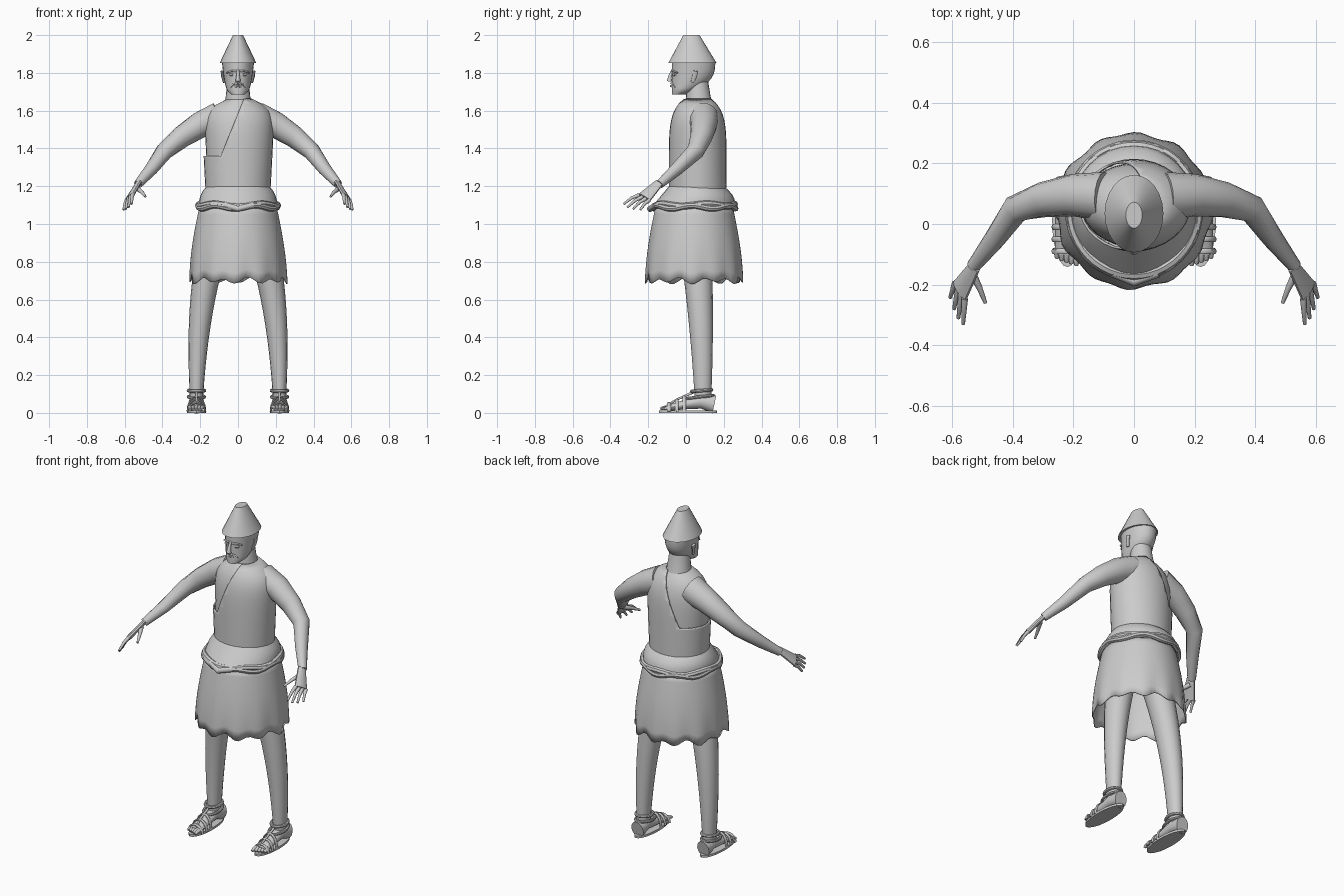
import bpy, bmesh, math
from mathutils import Vector

if "Cube" in bpy.data.objects:
    bpy.data.objects.remove(bpy.data.objects["Cube"], do_unlink=True)

stone = bpy.data.materials.new("plain grey")
stone.use_nodes = True
grey = (.6, .6, .6, 1)
stone.diffuse_color = grey
stone.node_tree.nodes["Principled BSDF"].inputs["Base Color"].default_value = grey
parts = []
SIDEWAYS, BACKWARD, UP = Vector((1, 0, 0)), Vector((0, 1, 0)), Vector((0, 0, 1))


def finish(name, bm, thickness=0):
    """Turn a bmesh into a named object."""
    bmesh.ops.recalc_face_normals(bm, faces=bm.faces)
    mesh = bpy.data.meshes.new(name)
    bm.to_mesh(mesh)
    bm.free()
    mesh.materials.append(stone)
    part = bpy.data.objects.new(name, mesh)
    bpy.context.collection.objects.link(part)
    if thickness:
        cloth = part.modifiers.new("cloth thickness", "SOLIDIFY")
        cloth.thickness = thickness
        cloth.offset = 0
    parts.append(part)


def skin(rings, closed=False, caps=True):
    """Bridge equal rings of points into a surface."""
    bm = bmesh.new()
    rows = [[bm.verts.new(point) for point in ring] for ring in rings]
    pairs = list(zip(rows, rows[1:]))
    if closed:
        pairs.append((rows[-1], rows[0]))
    for low, high in pairs:
        for i in range(len(low)):
            bm.faces.new((low[i - 1], low[i], high[i], high[i - 1]))
    if caps and not closed:
        bm.faces.new(rows[0])
        bm.faces.new(rows[-1])
    return bm


def oval(centre, across, along, width, depth, sides):
    angles = [math.tau * i / sides for i in range(sides)]
    return [Vector(centre) + across * width * math.cos(a) + along * depth * math.sin(a)
            for a in angles]


def stack(bottom, top, shape, steps=8, sides=24, grow=0):
    """Level ovals; shape(t) gives x centre, half width, front y and back y."""
    rings = []
    for i in range(steps + 1):
        t = i / steps
        x, width, front, back = shape(t)
        centre = (x, (front + back) / 2, bottom + (top - bottom) * t)
        rings.append(oval(centre, SIDEWAYS, BACKWARD, width + grow,
                          (back - front) / 2 + grow, sides))
    return rings


def tube(name, path, start, end, wide=None, mirror=1, ref=UP, closed=False, sides=10):
    """Sweep a tapering oval along points; wide fixes the width across ref."""
    flip = Vector((mirror, 1, 1))
    points = [Vector(p) * flip for p in path]
    last = len(points) - 1
    rings = []
    for i, point in enumerate(points):
        ahead = points[(i + 1) % len(points)] if closed else points[min(i + 1, last)]
        behind = points[i - 1] if closed else points[max(i - 1, 0)]
        forward = (ahead - behind).normalized()
        up = (ref * flip - forward * forward.dot(ref * flip)).normalized()
        radius = start + (end - start) * i / last
        rings.append(oval(point, forward.cross(up), up, wide or radius, radius, sides))
    finish(name, skin(rings, closed))


def hoop(name, centre, width, depth, radius, wave=0, lobes=1, phase=0):
    """Closed band with a wavy height."""
    path = []
    for i in range(48):
        a = math.tau * i / 48
        lift = wave * math.sin(lobes * a + phase)
        path.append(Vector(centre)
                    + Vector((width * math.cos(a), depth * math.sin(a), lift)))
    tube(name, path, radius, radius, closed=True, sides=8)


# Torso, rounding off at the shoulders
def torso_shape(t):
    width = (.16 + .03 * t) * (1 - .65 * t ** 12)
    depth = .145 * (1 - .5 * t ** 8)
    return 0, width, .062 - depth, .062 + depth


finish("torso", skin(stack(1.1, 1.66, torso_shape, 20, 32, -.006)))

# One shoulder tunic, opened by a level cut and a slanting cut
bm = skin(stack(1.1, 1.66, torso_shape, 20, 32, .004), caps=False)
slant = Vector((1, 0, -.4)).normalized()
corner = Vector((-.09, 0, 1.36))
for normal in (UP, slant):
    bmesh.ops.bisect_plane(bm, geom=bm.verts[:] + bm.edges[:] + bm.faces[:],
                           plane_co=corner, plane_no=normal)
bare = []
for face in bm.faces:
    offset = face.calc_center_median() - corner
    if offset.z > 0 and offset.dot(slant) < 0:
        bare.append(face)
bmesh.ops.delete(bm, geom=bare, context="FACES")
finish("tunic", bm, .008)

# Cloth bloused over the sash
finish("waist_fold", skin(stack(1.11, 1.2, lambda t: (
    0, .207 - .04 * t * t, -.165 + .075 * t, .26 - .06 * t * t), 4, 32)))
hoop("sash_upper", (0, .045, 1.1), .207, .212, .018, .006, 5)
hoop("sash_lower", (0, .045, 1.09), .212, .217, .016, .009, 6, 2)
tube("sash_knot", [(-.07, -.16, 1.1), (0, -.19, 1.08), (.08, -.16, 1.1)], .016, .016)

# Pleated skirt with a ragged hem
rings = []
for k in range(9):
    drop = k / 8
    ring = []
    for i in range(72):
        a = math.tau * i / 72
        fold = math.cos(12 * a + .6) + math.cos(7 * a) / 2
        size = (.2 + .053 * math.sin(drop * math.pi / 2)) * (1 + .02 * fold * drop ** 2.5)
        height = 1.1 - .4 * drop - .013 * fold * drop ** 4
        ring.append((size * math.cos(a), .043 + size * math.sin(a), height))
    rings.append(ring)
finish("skirt", skin(rings, caps=False), .006)

# Neck, head and pointed cap
tube("neck", [(0, .07, 1.62), (0, .065, 1.67), (0, .06, 1.76)], .075, .056,
     ref=BACKWARD, sides=20)
finish("head", skin(stack(1.685, 1.86, lambda t: (
    0, .085 * (t + .01) ** .2, -.075, .155 - .16 * (1 - t) ** 3), 10)))
finish("cap", skin(stack(1.852, 2, lambda t: (
    0, .097 - .07 * t, -.094 + .08 * t, .162 - .09 * t), 4)))
tube("nose", [(0, -.07, 1.82), (0, -.085, 1.78), (0, -.088, 1.755)], .006, .014,
     ref=BACKWARD)
tube("lower_lip", [(-.02, -.066, 1.725), (0, -.08, 1.73), (.02, -.066, 1.725)], .005, .005)

for mirror, side in ((1, "left"), (-1, "right")):
    # Face details
    tube(side + "_brow", [(.01, -.073, 1.81), (.035, -.066, 1.81), (.06, -.045, 1.8)],
         .006, .004, mirror=mirror)
    tube(side + "_eye", [(.025, -.065, 1.79), (.045, -.056, 1.79)], .007, .005,
         mirror=mirror)
    tube(side + "_moustache", [(0, -.078, 1.745), (.025, -.068, 1.74), (.04, -.055, 1.72)],
         .006, .003, mirror=mirror)
    tube(side + "_ear", [(.073, .035, 1.75), (.082, .045, 1.78), (.085, .05, 1.81)],
         .01, .016, .007, mirror, BACKWARD)

    # Arm from shoulder to wrist
    tube(side + "_arm", [(.1, .09, 1.565), (.2, .095, 1.525), (.3, .08, 1.46),
                         (.39, .05, 1.385), (.46, -.05, 1.29), (.53, -.14, 1.21)],
         .082, .023, mirror=mirror, sides=14)

    # Hand with fanned fingers
    spread = Vector((.045, .075, -.04))
    wrist, knuckles = Vector((.525, -.14, 1.22)), Vector((.574, -.22, 1.14))
    tube(side + "_palm", [wrist, wrist.lerp(knuckles, .5), knuckles], .024, .041, .014,
         mirror, spread)
    for i, label in enumerate(("index", "middle", "ring", "little")):
        fan = i / 3 - .5
        root = knuckles + spread * fan * .7
        reach = Vector((.01, -.06, -.045)) * (1 + .3 * math.sin(math.pi * (i + 1) / 4))
        tip = root + reach + spread * fan * .3
        middle = root.lerp(tip, .5) + UP * .008
        tube(f"{side}_{label}_finger", [root, middle, tip], .011, .006, mirror=mirror)
    tube(side + "_thumb", [(.535, -.16, 1.19), (.51, -.21, 1.17), (.49, -.26, 1.145)],
         .014, .006, mirror=mirror)

    # Leg, leaning outward and tapering to the ankle
    def leg_shape(z):
        y, depth = .09 - .05 * z * z, .04 + .05 * z
        return mirror * (.22 - .12 * z ** 2.5), .03 + .06 * z, y - depth, y + depth

    finish(side + "_leg", skin(stack(.05, 1, lambda t: leg_shape(.05 + .95 * t), 14, 16)))

    # Foot and toes
    tube(side + "_foot", [(.22, .15, .045), (.22, .08, .06), (.22, 0, .045),
                          (.22, -.1, .025)], .05, .015, .04, mirror, sides=14)
    for i in range(5):
        x, tip = .19 + .016 * i, -.136 + .006 * i
        tube(f"{side}_toe_{i + 1}", [(x, -.08, .03), (x, tip + .015, .027), (x, tip, .02)],
             .013, .007, mirror=mirror)

    # Sandal with straps arching over the instep
    finish(side + "_sole", skin(stack(0, .013, lambda t: (mirror * .22, .05, -.142, .165), 1)))
    hoop(side + "_ankle_strap", (mirror * .22, .083, .118), .043, .053, .009, .004)
    hoop(side + "_heel_strap", (mirror * .22, .075, .085), .043, .07, .008, .008)
    for i, label in enumerate(("instep", "middle", "toe")):
        arch = []
        for k in range(9):
            a = math.pi * k / 8
            arch.append((.22 + .047 * math.cos(a), -.01 - .04 * i,
                         .008 + (.08 - .018 * i) * math.sin(a)))
        tube(f"{side}_{label}_strap", arch, .01, .01, .005, mirror, BACKWARD)
    tube(side + "_lace", [(.22, .04, .11), (.22, -.05, .07), (.21, -.1, .04)],
         .007, .005, mirror=mirror)

# Smooth shading with crisp edges
bpy.ops.object.select_all(action="DESELECT")
for part in parts:
    part.select_set(True)
bpy.context.view_layer.objects.active = parts[0]
bpy.ops.object.shade_smooth_by_angle(angle=math.radians(42))
